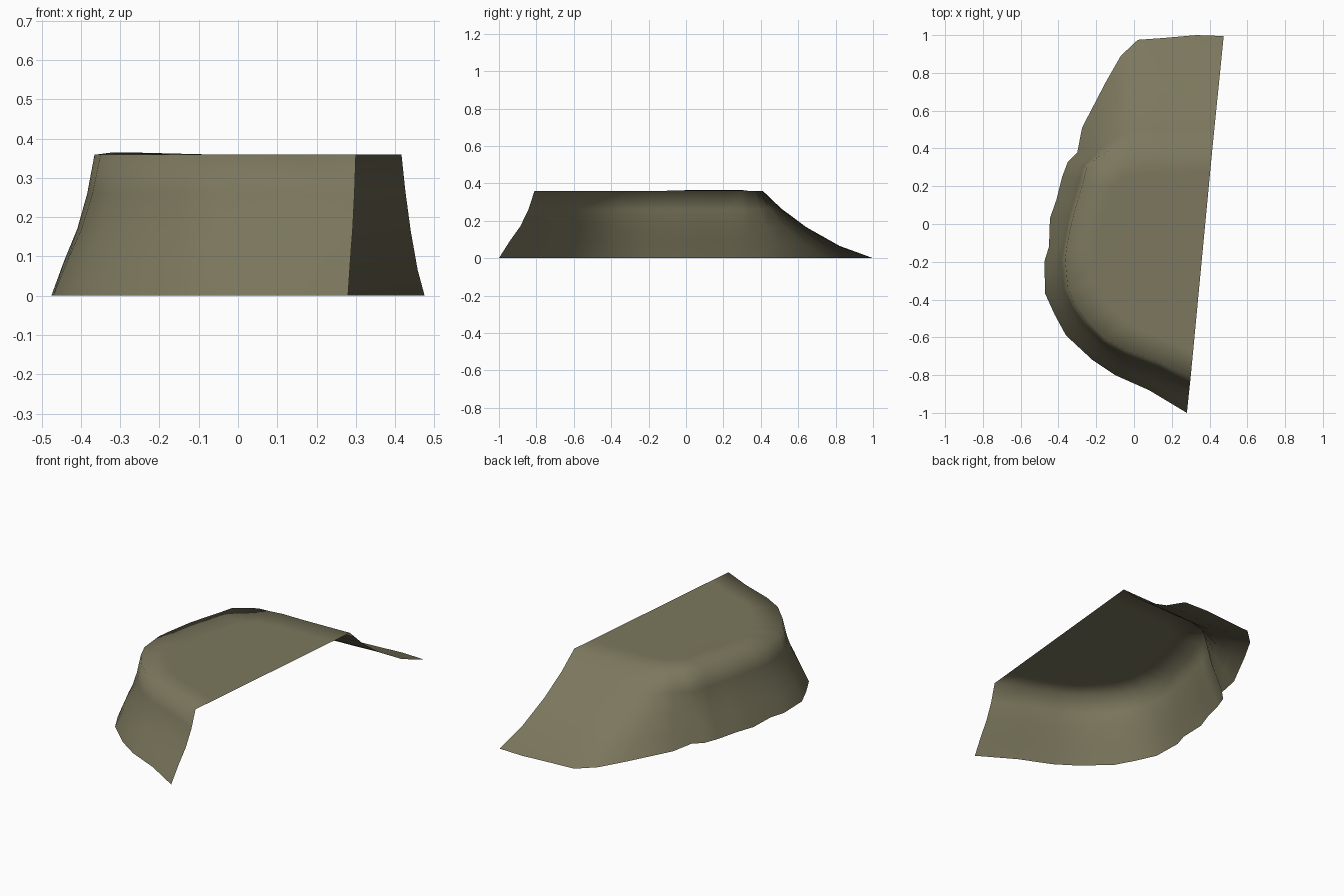
import bpy, bmesh

if "Cube" in bpy.data.objects:
    bpy.data.objects.remove(bpy.data.objects["Cube"])

# Footprint on the ground, front corner -> left side -> back corner
BASE = [(.28, -1), (.08, -.88), (-.10, -.80), (-.22, -.72), (-.36, -.59), (-.42, -.48), (-.47, -.37),
        (-.475, -.2), (-.45, -.12), (-.445, .03), (-.41, .13), (-.38, .25), (-.35, .33), (-.30, .38),
        (-.275, .51), (-.15, .75), (-.07, .89), (.02, .975), (.16, .985), (.33, 1), (.475, .995)]
# Matching rim of the flat plateau
RIM = [(.30, -.81), (.14, -.735), (-.04, -.67), (-.15, -.61), (-.25, -.51), (-.31, -.43), (-.35, -.34),
       (-.365, -.19), (-.355, -.11), (-.325, .03), (-.30, .12), (-.27, .22), (-.25, .30), (-.22, .33),
       (-.17, .37), (-.13, .385), (-.07, .39), (0, .40), (.12, .40), (.28, .405), (.416, .41)]
TOP = .36
STEPS = (0, .3, .6, .83, 1)             # run from footprint to rim
STEEP = (0, .09, .17, .26, TOP)         # heights on the front and left banks
RAMP = (0, .065, .165, .265, TOP)       # heights on the back ramp
CENTRE = (.358, -.2)                    # middle of the straight cut edge


def lerp(a, b, t):
    return a[0] + (b[0] - a[0]) * t, a[1] + (b[1] - a[1]) * t


bm = bmesh.new()
rings = []
# Sloping banks
for s, zs, zr in zip(STEPS, STEEP, RAMP):
    ring = []
    for b, r in zip(BASE, RIM):
        w = min(max((b[1] - .35) / .4, 0), 1)
        ring.append(bm.verts.new((*lerp(b, r, s), zs + (zr - zs) * w)))
    rings.append(ring)
# Slightly raised lip on the left rim
for v in rings[-1][9:13]:
    v.co.z += .004
# Shoulder rings of the plateau
for t in (.22, .4):
    rings.append([bm.verts.new((*lerp(r, CENTRE, t), TOP)) for r in RIM])

for lo, hi in zip(rings, rings[1:]):
    for i in range(len(lo) - 1):
        bm.faces.new((lo[i], hi[i], hi[i + 1], lo[i + 1]))
# Flat middle of the plateau
bm.faces.new(rings[-1][::-1])
for f in bm.faces:
    f.smooth = True

mesh = bpy.data.meshes.new("plateau_half")
bm.to_mesh(mesh)
bm.free()
mat = bpy.data.materials.new("olive earth")
mat.diffuse_color = (.20, .185, .11, 1)
mat.use_nodes = True
mat.node_tree.nodes["Principled BSDF"].inputs["Base Color"].default_value = mat.diffuse_color
mesh.materials.append(mat)
bpy.context.collection.objects.link(bpy.data.objects.new("plateau_half", mesh))
